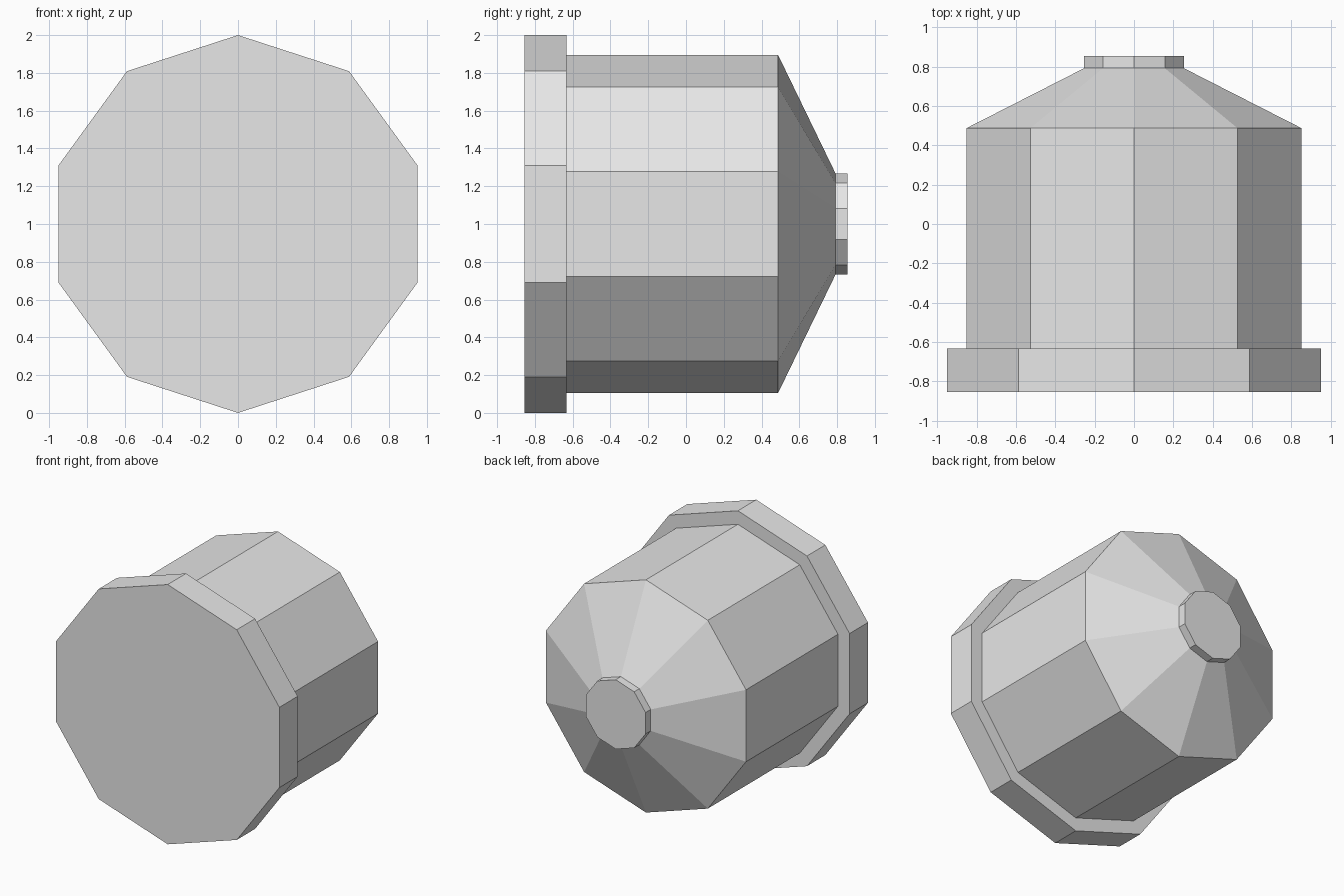
import bpy, bmesh, math

if "Cube" in bpy.data.objects:
    bpy.data.objects.remove(bpy.data.objects["Cube"])

SIDES = 10
CENTRE_Z = 1.0

grey = bpy.data.materials.new("light_grey")
grey.diffuse_color = (0.8, 0.8, 0.8, 1)
grey.use_nodes = True
grey.node_tree.nodes["Principled BSDF"].inputs["Base Color"].default_value = grey.diffuse_color


def ring(bm, radius, y):
    """Ten-sided ring around the y axis with a corner pointing up."""
    return [bm.verts.new((radius * math.sin(2 * math.pi * i / SIDES), y,
                          CENTRE_Z + radius * math.cos(2 * math.pi * i / SIDES)))
            for i in range(SIDES)]


def turned_solid(name, profile):
    """Capped flat-sided solid from (radius, y) steps, front to back."""
    bm = bmesh.new()
    rings = [ring(bm, r, y) for r, y in profile]
    for a, b in zip(rings, rings[1:]):
        for i in range(SIDES):
            j = (i + 1) % SIDES
            bm.faces.new((a[i], a[j], b[j], b[i]))
    bm.faces.new(rings[0])
    bm.faces.new(rings[-1])
    bmesh.ops.recalc_face_normals(bm, faces=bm.faces)
    mesh = bpy.data.meshes.new(name)
    bm.to_mesh(mesh)
    bm.free()
    mesh.materials.append(grey)
    obj = bpy.data.objects.new(name, mesh)
    bpy.context.collection.objects.link(obj)
    return obj


# One continuous outline: wide front flange, barrel, tapered shoulder, small end cap
turned_solid("flanged_barrel", [
    (1.0, -0.855), (1.0, -0.632),
    (0.896, -0.632), (0.896, 0.487),
    (0.267, 0.792), (0.267, 0.855),
])
